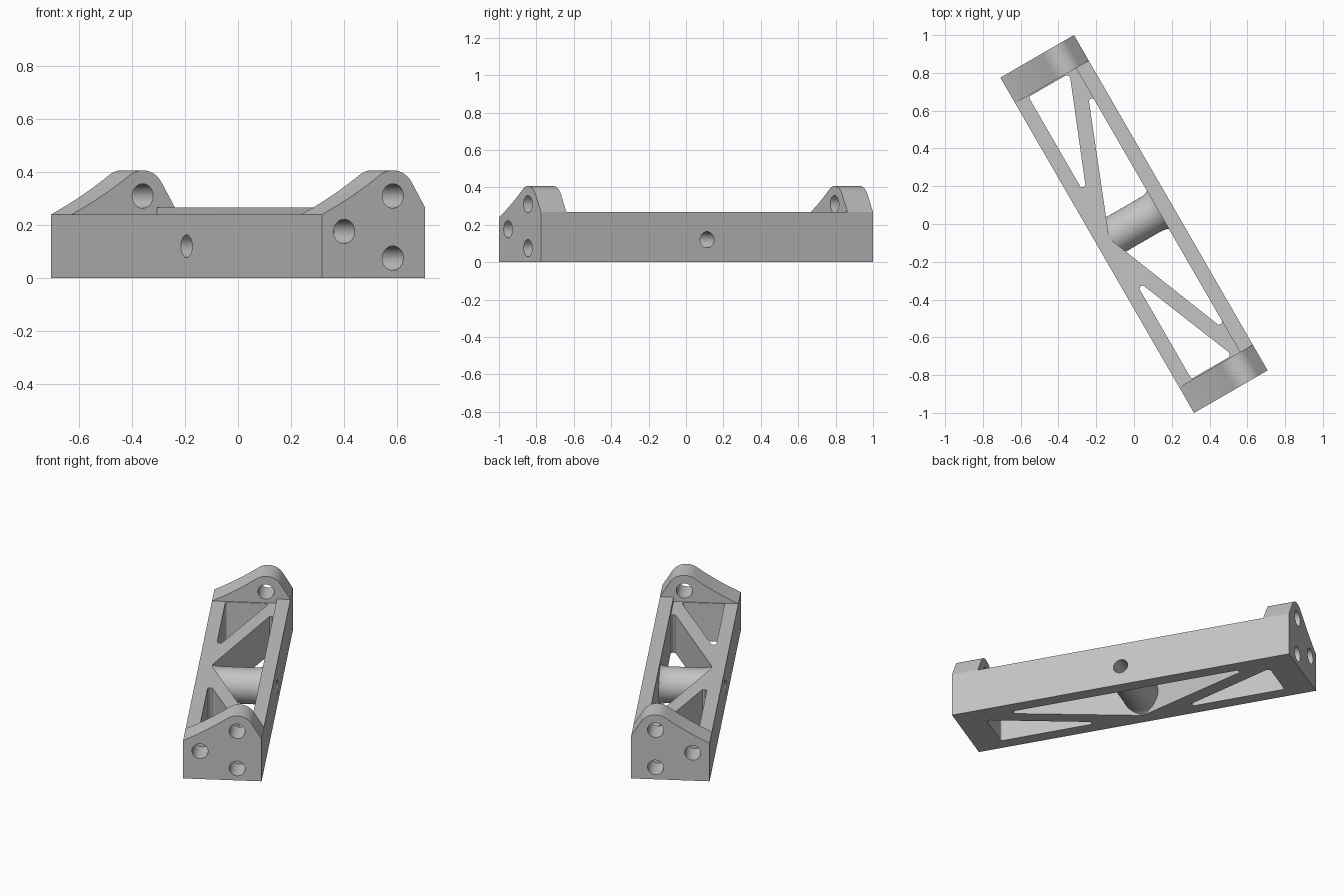
import bpy, bmesh, math
from mathutils import Vector

cube = bpy.data.objects.get("Cube")
if cube:
    bpy.data.objects.remove(cube, do_unlink=True)

grey = bpy.data.materials.new("plain_grey")
grey.use_nodes = True
grey.diffuse_color = (0.55, 0.55, 0.55, 1)
grey.node_tree.nodes["Principled BSDF"].inputs["Base Color"].default_value = grey.diffuse_color

HALF_W, HALF_L = 0.225, 1.025
PLATE_IN, INNER = 0.868, 0.147
LOW, HIGH = 0.24, 0.267
BORE_R, BORE_Z = 0.043, 0.12
TURN = math.radians(30)


def finish(name, bm):
    bmesh.ops.recalc_face_normals(bm, faces=bm.faces)
    mesh = bpy.data.meshes.new(name)
    bm.to_mesh(mesh)
    bm.free()
    mesh.materials.append(grey)
    obj = bpy.data.objects.new(name, mesh)
    bpy.context.collection.objects.link(obj)
    return obj


def prism(name, outline, axis, lo, hi):
    """Extrude a closed 2D outline along the named axis."""
    place = {"x": lambda a, b, h: (h, a, b),
             "y": lambda a, b, h: (a, h, b),
             "z": lambda a, b, h: (a, b, h)}[axis]
    bm = bmesh.new()
    rings = [[bm.verts.new(place(a, b, h)) for a, b in outline] for h in (lo, hi)]
    for ring in rings:
        bm.faces.new(ring)
    n = len(outline)
    for i in range(n):
        j = (i + 1) % n
        bm.faces.new((rings[0][i], rings[0][j], rings[1][j], rings[1][i]))
    return finish(name, bm)


def arc(cx, cy, r, start, end, steps):
    angles = [math.radians(start + (end - start) * i / steps) for i in range(steps + 1)]
    return [(cx + r * math.cos(t), cy + r * math.sin(t)) for t in angles]


def rounded(corners, steps=8):
    """Round each (a, b, radius) corner of a polygon."""
    out = []
    for i, (a, b, r) in enumerate(corners):
        p = Vector((a, b))
        d1 = (Vector(corners[i - 1][:2]) - p).normalized()
        d2 = (Vector(corners[(i + 1) % len(corners)][:2]) - p).normalized()
        half = d1.angle(d2) / 2
        centre = p + (d1 + d2).normalized() * (r / math.sin(half))
        s = p + d1 * (r / math.tan(half)) - centre
        e = p + d2 * (r / math.tan(half)) - centre
        for k in range(steps + 1):
            v = s.lerp(e, k / steps).normalized() * r + centre
            out.append((v.x, v.y))
    return out


def cut(obj, cutters):
    """Subtract the cutters, then discard them."""
    for c in cutters:
        mod = obj.modifiers.new("cut", "BOOLEAN")
        mod.operation, mod.solver, mod.object = "DIFFERENCE", "EXACT", c
    graph = bpy.context.evaluated_depsgraph_get()
    mesh = bpy.data.meshes.new_from_object(obj.evaluated_get(graph))
    obj.modifiers.clear()
    obj.data = mesh
    for c in cutters:
        bpy.data.objects.remove(c, do_unlink=True)


# Truss frame: stepped section with one taller rail
section = [(-HALF_W, 0), (HALF_W, 0), (HALF_W, HIGH), (INNER, HIGH), (INNER, LOW), (-HALF_W, LOW)]
frame = prism("truss_frame", section, "y", -PLATE_IN, PLATE_IN)

# Triangular pockets and the cross bore
cutters = [prism("middle_pocket", rounded([(INNER, 0.754, 0.015), (-0.152, 0, 0.07),
                                           (INNER, -0.754, 0.015)]), "z", -0.1, 0.5)]
for side in (-1, 1):
    end = rounded([(-INNER, side * 0.862, 0.012), (0.104, side * 0.862, 0.018),
                   (-INNER, side * 0.24, 0.015)])
    cutters.append(prism("end_pocket", end, "z", -0.1, 0.5))
cutters.append(prism("bore", arc(0, BORE_Z, BORE_R, 0, 352.5, 47), "x", -0.4, 0.4))
cut(frame, cutters)
parts = [frame]

# Cross sleeve with flared ends
bm = bmesh.new()
right = [(0.09, 0.105), (0.115, 0.106), (0.135, 0.11), (0.15, 0.117), (0.15, BORE_R)]
profile = [(-u, r) for u, r in reversed(right)] + right
verts = [bm.verts.new((u, 0, r)) for u, r in profile]
edges = [bm.edges.new((verts[i - 1], verts[i])) for i in range(len(verts))]
bmesh.ops.spin(bm, geom=verts + edges, cent=(0, 0, 0), axis=(1, 0, 0),
               angle=math.tau, steps=48)
bmesh.ops.remove_doubles(bm, verts=bm.verts, dist=0.0001)
bmesh.ops.translate(bm, verts=bm.verts, vec=(0, 0, BORE_Z))
parts.append(finish("cross_sleeve", bm))

# End plates: swept shoulder rising to a rounded ear
ear = arc(0.085, 0.31, 0.097, 30, 125, 16)
p0, p1, p2 = Vector(ear[-1]), Vector((-0.085, 0.308)), Vector((-HALF_W, LOW))
shoulder = []
for i in range(1, 10):
    t = i / 10
    shoulder.append(tuple(p0 * (1 - t) ** 2 + p1 * 2 * t * (1 - t) + p2 * t * t))
outline = [(-HALF_W, 0), (HALF_W, 0), (HALF_W, HIGH)] + ear + shoulder + [(-HALF_W, LOW)]
for side, name in ((-1, "front_end_plate"), (1, "back_end_plate")):
    lo, hi = sorted((side * PLATE_IN, side * HALF_L))
    plate = prism(name, outline, "y", lo, hi)
    holes = [prism("bolt_hole", arc(u, z, 0.046, 0, 352.5, 47), "y", lo - 0.1, hi + 0.1)
             for u, z in ((0.085, 0.31), (0.085, 0.075), (-0.128, 0.176))]
    cut(plate, holes)
    parts.append(plate)

# Turn the whole bracket and smooth the curved faces
bpy.ops.object.select_all(action="DESELECT")
for part in parts:
    part.rotation_euler.z = TURN
    part.select_set(True)
bpy.context.view_layer.objects.active = frame
bpy.ops.object.shade_smooth_by_angle(angle=math.radians(25))
